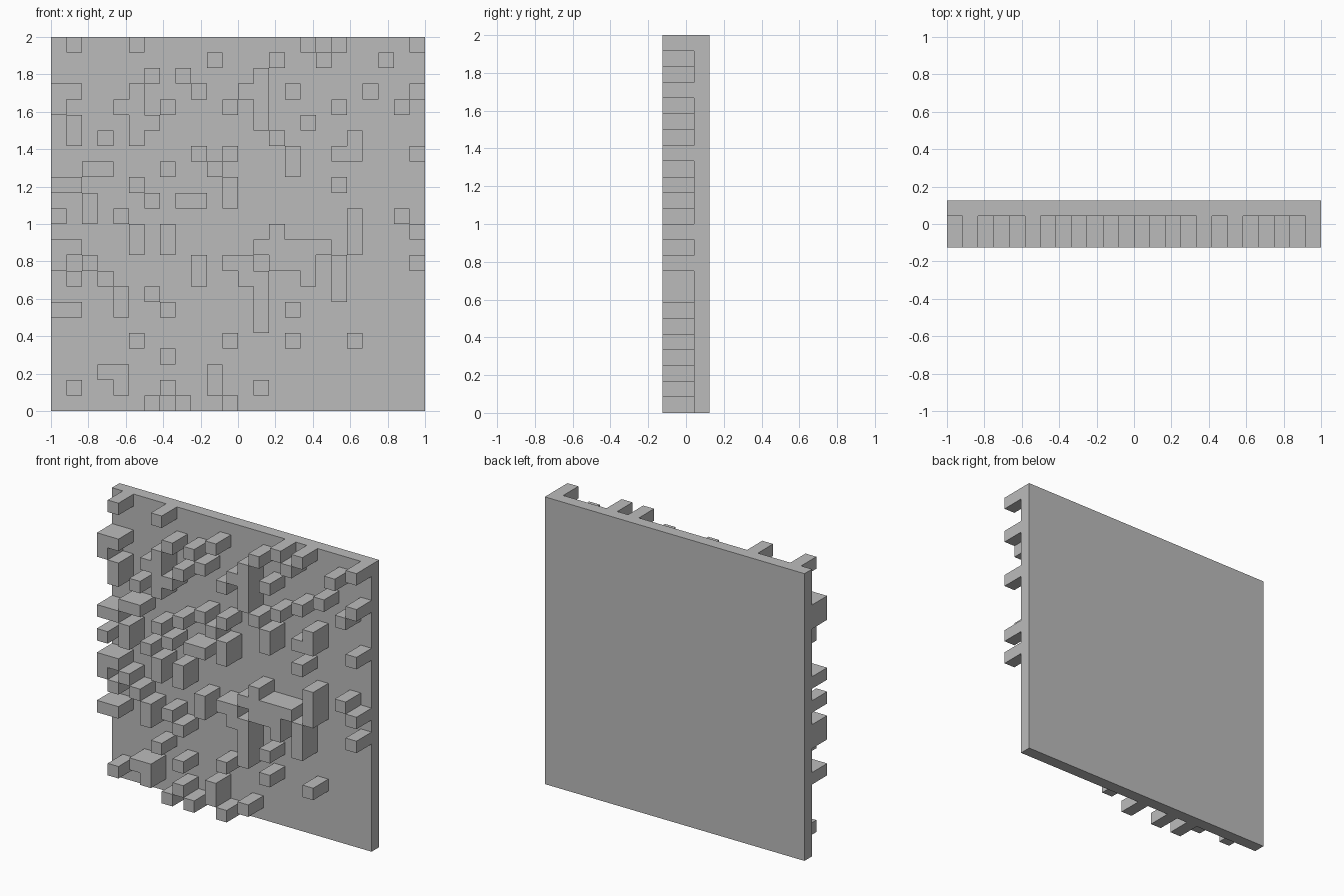
import bpy, bmesh

if "Cube" in bpy.data.objects:
    bpy.data.objects.remove(bpy.data.objects["Cube"])

# Columns of the raised blocks in each row, from the top row down
ROWS = [
    [1, 5, 16, 18, 23],
    [10, 14, 17, 21],
    [6, 8, 13],
    [0, 1, 5, 9, 12, 13, 15, 20, 23],
    [0, 4, 5, 7, 11, 13, 18, 22],
    [1, 5, 6, 13, 16],
    [1, 3, 5, 14, 19],
    [9, 11, 15, 18, 19, 23],
    [2, 3, 7, 10, 15],
    [0, 1, 5, 11, 18],
    [2, 6, 8, 9, 11],
    [0, 2, 4, 19, 22],
    [5, 7, 14, 19, 23],
    [0, 1, 5, 7, *range(13, 18), 19],
    [0, 2, 9, 11, 12, 14, 15, 16, 18, 23],
    [1, 3, 9, 12, 13, 16, 18],
    [4, 6, 13, 18],
    [0, 1, 4, 7, 13, 15],
    [13],
    [5, 11, 15, 19],
    [7],
    [3, 4, 10],
    [1, 4, 7, 10, 13],
    [6, 8, 11],
]
N = 24
CELL = 2 / N
FRONT, FACE, BACK = -0.125, 0.042, 0.125


def depth(c, r):
    """y of the front surface in column c, row r (row 0 at the top)."""
    if not (0 <= c < N and 0 <= r < N):
        return BACK
    return FRONT if c in ROWS[r] else FACE


bm = bmesh.new()


def quad(*points):
    bm.faces.new([bm.verts.new(p) for p in points])


for r in range(N + 1):
    for c in range(N + 1):
        x0, x1 = -1 + c * CELL, -1 + (c + 1) * CELL
        z1, z0 = 2 - r * CELL, 2 - (r + 1) * CELL
        d = depth(c, r)
        # front surface and back of the panel
        if r < N and c < N:
            quad((x0, d, z0), (x1, d, z0), (x1, d, z1), (x0, d, z1))
            quad((x1, BACK, z0), (x0, BACK, z0), (x0, BACK, z1), (x1, BACK, z1))
        # upright wall to the left neighbour
        a = depth(c - 1, r)
        if a != d:
            quad((x0, a, z0), (x0, d, z0), (x0, d, z1), (x0, a, z1))
        # level wall to the neighbour above
        b = depth(c, r - 1)
        if b != d:
            quad((x0, d, z1), (x1, d, z1), (x1, b, z1), (x0, b, z1))

bmesh.ops.remove_doubles(bm, verts=bm.verts, dist=1e-4)
mesh = bpy.data.meshes.new("relief_panel")
bm.to_mesh(mesh)
bm.free()

# Plain grey material
grey = bpy.data.materials.new("plain grey")
grey.diffuse_color = (0.5, 0.5, 0.5, 1)
grey.use_nodes = True
grey.node_tree.nodes["Principled BSDF"].inputs["Base Color"].default_value = grey.diffuse_color
mesh.materials.append(grey)
panel = bpy.data.objects.new("relief_panel", mesh)
bpy.context.collection.objects.link(panel)
